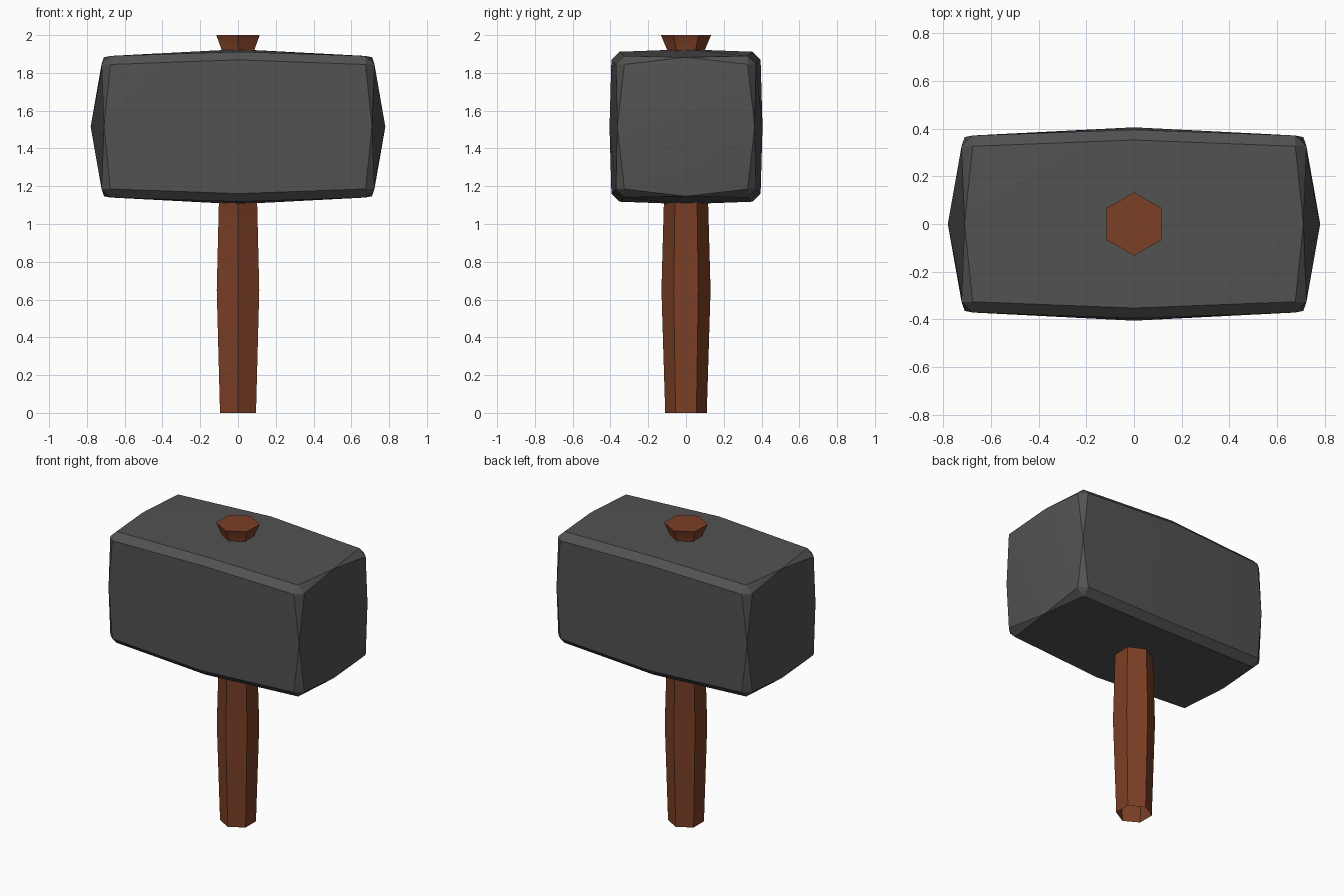
import bpy, bmesh
from math import sin, cos, pi, radians
from mathutils import Vector

if "Cube" in bpy.data.objects:
    bpy.data.objects.remove(bpy.data.objects["Cube"])


def finish(bm, name, color):
    bmesh.ops.recalc_face_normals(bm, faces=bm.faces)
    bm.normal_update()
    for f in bm.faces:
        f.smooth = True
    for e in bm.edges:
        e.smooth = len(e.link_faces) == 2 and e.calc_face_angle() < radians(25)
    me = bpy.data.meshes.new(name)
    bm.to_mesh(me)
    bm.free()
    mat = bpy.data.materials.new(name + "_material")
    mat.diffuse_color = color
    mat.use_nodes = True
    mat.node_tree.nodes["Principled BSDF"].inputs["Base Color"].default_value = mat.diffuse_color
    me.materials.append(mat)
    ob = bpy.data.objects.new(name, me)
    bpy.context.collection.objects.link(ob)
    return ob


# Head: a 2x2-per-side box, bulged outward, with chamfered edges
bm = bmesh.new()
bmesh.ops.create_cube(bm, size=2)
bmesh.ops.subdivide_edges(bm, edges=bm.edges[:], cuts=1, use_grid_fill=True)
bm.normal_update()
rim = [e for e in bm.edges if e.calc_face_angle() > 1]
for v in bm.verts:
    sx, sy, sz = (round(c) for c in v.co)
    x = (0.78, 0.747, 0.715)[abs(sy) + abs(sz)]
    side = 0.405 - 0.02 * abs(sx)
    y = side - (0.01 + 0.008 * abs(sx)) * abs(sz)
    z = side + 0.005 - (0.013 + 0.006 * abs(sx)) * abs(sy)
    v.co = Vector((sx * x, sy * y, 1.515 + sz * z))
bmesh.ops.bevel(bm, geom=rim, offset=0.043, offset_type='OFFSET',
                segments=1, profile=0.5, affect='EDGES')
finish(bm, "hammer_head", (0.085, 0.085, 0.085, 1))

# Handle: hexagonal shaft through the head, flared at the top, open at the foot
bm = bmesh.new()
rings = []
for z, r in ((0, 0.11), (0.65, 0.13), (1.91, 0.095), (2.0, 0.133)):
    rings.append([bm.verts.new((r * sin(i * pi / 3), r * cos(i * pi / 3), z))
                  for i in range(6)])
for a, b in zip(rings, rings[1:]):
    for i in range(6):
        j = (i + 1) % 6
        bm.faces.new((a[i], a[j], b[j], b[i]))
bm.faces.new(rings[-1])
finish(bm, "handle", (0.2, 0.05, 0.019, 1))
